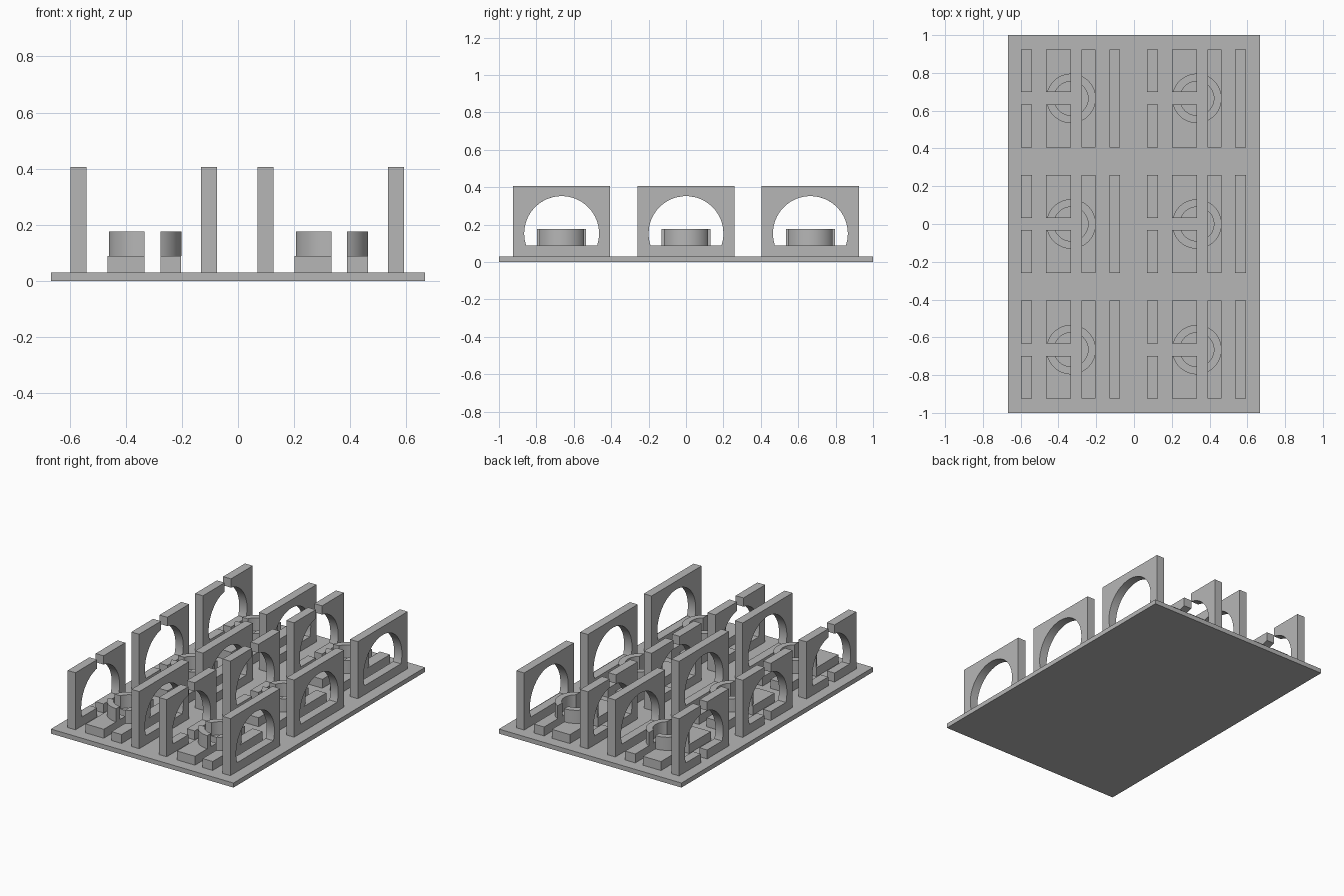
import bpy, bmesh
from math import sin, cos, asin, acos, pi
from mathutils import Vector

old = bpy.data.objects.get("Cube")
if old:
    bpy.data.objects.remove(old, do_unlink=True)

grey = bpy.data.materials.new("plain_grey")
grey.use_nodes = True
colour = (0.47, 0.47, 0.47, 1)
grey.diffuse_color = colour
grey.node_tree.nodes["Principled BSDF"].inputs["Base Color"].default_value = colour

# Shared dimensions
FLOOR, SEAT, RING_TOP, WALL_TOP = 0.03, 0.089, 0.176, 0.407
HALF, SLIT = 0.26, 0.033
ARCH_R, ARCH_Z = 0.2, 0.152
OUTER, INNER = 0.131, 0.09


def arc(radius, start, end, steps=24):
    return [(radius * cos(start + (end - start) * i / steps),
             radius * sin(start + (end - start) * i / steps)) for i in range(steps + 1)]


def prism(name, points, lo, hi, upright=False, mirror=False):
    """Extrude a profile: (y, z) along x if upright, else (x, y) along z."""
    bm = bmesh.new()
    for side in ((1, -1) if mirror else (1,)):
        if upright:
            coords = [(lo, a * side, b) for a, b in points]
        else:
            coords = [(a, b * side, lo) for a, b in points]
        face = bm.faces.new([bm.verts.new(c) for c in coords])
        new = bmesh.ops.extrude_face_region(bm, geom=[face], use_keep_orig=True)["geom"]
        step = Vector((hi - lo, 0, 0)) if upright else Vector((0, 0, hi - lo))
        bmesh.ops.translate(bm, vec=step, verts=[g for g in new if isinstance(g, bmesh.types.BMVert)])
    # Join mirrored halves that meet on the centre line
    if mirror:
        inside = [f for f in bm.faces if all(abs(v.co.y) < 1e-5 for v in f.verts)]
        bmesh.ops.delete(bm, geom=inside, context="FACES")
        bmesh.ops.remove_doubles(bm, verts=bm.verts, dist=1e-5)
    bmesh.ops.recalc_face_normals(bm, faces=bm.faces)
    mesh = bpy.data.meshes.new(name)
    bm.to_mesh(mesh)
    bm.free()
    mesh.materials.append(grey)
    obj = bpy.data.objects.new(name, mesh)
    bpy.context.collection.objects.link(obj)
    bpy.ops.object.select_all(action="DESELECT")
    obj.select_set(True)
    bpy.context.view_layer.objects.active = obj
    bpy.ops.object.shade_smooth_by_angle(angle=pi / 6)
    return obj


def rect(x0, x1, y0, y1):
    return [(x0, y0), (x1, y0), (x1, y1), (x0, y1)]


def half_arch(gap):
    """Half of a wall with a round opening, starting at the given gap."""
    opening = [(y, ARCH_Z + z) for y, z in
               arc(ARCH_R, acos(gap / ARCH_R), asin((SEAT - ARCH_Z) / ARCH_R), 32)]
    return ([(gap, FLOOR), (HALF, FLOOR), (HALF, WALL_TOP), (gap, WALL_TOP)]
            + opening + [(gap, SEAT)])


# Base plate
prism("base_plate", rect(-0.667, 0.667, -1, 1), 0, FLOOR)

# One set of parts around the origin
CUT = 0.056
split_ring = (arc(OUTER, pi / 2, pi - asin(SLIT / OUTER))
              + arc(INNER, pi - asin(SLIT / INNER), pi / 2))
side_ring = (arc(OUTER, -acos(CUT / OUTER), acos(CUT / OUTER))
             + arc(INNER, acos(CUT / INNER), -acos(CUT / INNER)))
parts = [
    prism("split_arch_wall", half_arch(SLIT), -0.264, -0.207, True, True),
    prism("full_arch_wall", half_arch(0), 0.202, 0.259, True, True),
    prism("split_slab", rect(-0.132, 0, SLIT, HALF), FLOOR, SEAT, mirror=True),
    prism("narrow_slab", rect(CUT, 0.13, -HALF, HALF), FLOOR, SEAT),
    prism("split_ring", split_ring, SEAT, RING_TOP, mirror=True),
    prism("side_ring", side_ring, SEAT, RING_TOP),
]

# Repeat the set on a two by three grid
spots = [(x, y, 0) for x in (-0.333, 0.333) for y in (-0.665, 0, 0.665)]
for part in parts:
    part.location = spots[0]
    for spot in spots[1:]:
        twin = part.copy()
        twin.location = spot
        bpy.context.collection.objects.link(twin)
